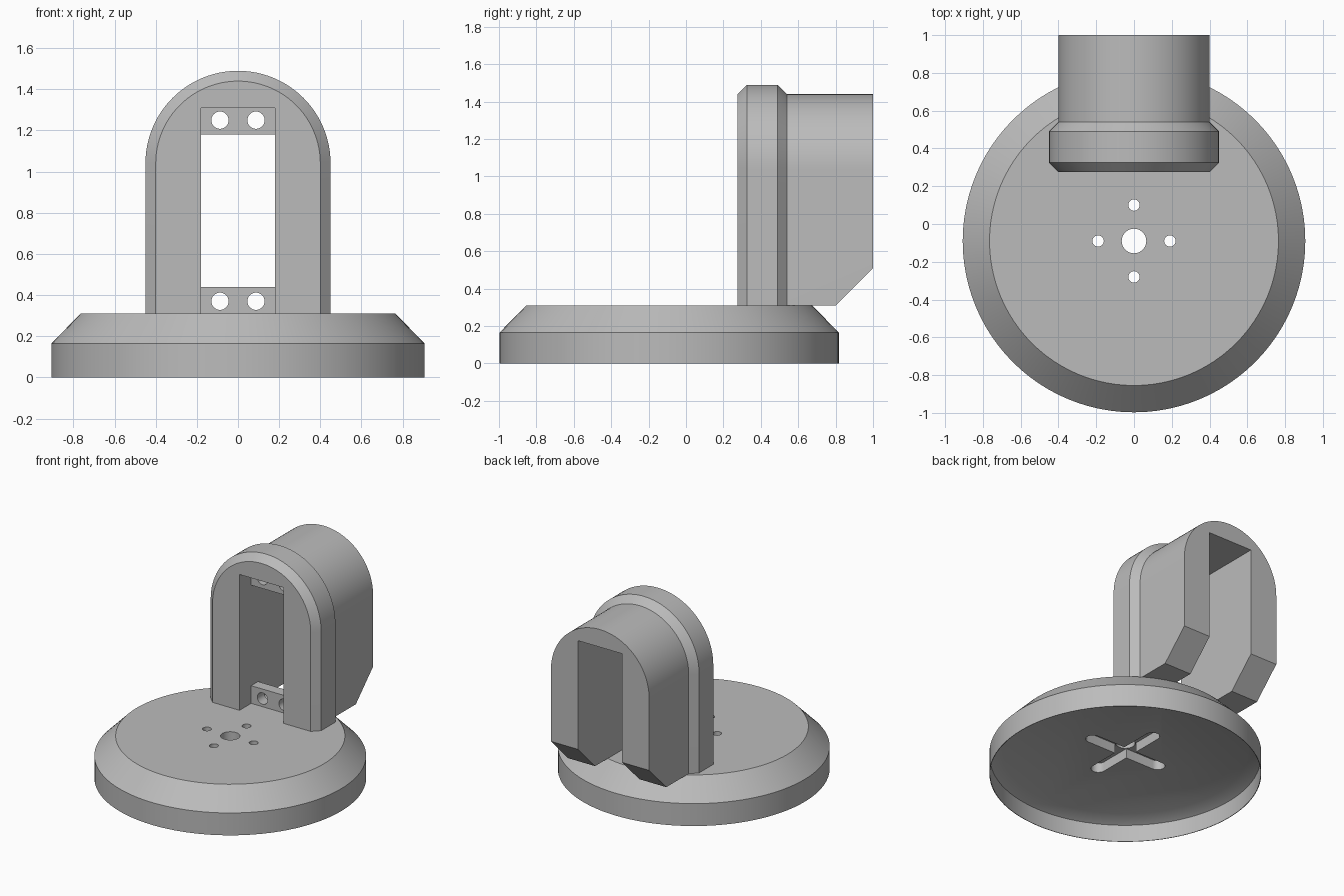
import bpy, bmesh, math
from mathutils import Matrix

if "Cube" in bpy.data.objects:
    bpy.data.objects.remove(bpy.data.objects["Cube"], do_unlink=True)

grey = bpy.data.materials.new("plain grey")
grey.use_nodes = True
grey.diffuse_color = (0.5, 0.5, 0.5, 1)
grey.node_tree.nodes["Principled BSDF"].inputs["Base Color"].default_value = (0.5, 0.5, 0.5, 1)

CY = -0.09     # centre of the round base
TOP = 0.31     # top of the base, foot of the bracket


def finish(name, bm):
    bmesh.ops.recalc_face_normals(bm, faces=bm.faces)
    mesh = bpy.data.meshes.new(name)
    bm.to_mesh(mesh)
    bm.free()
    mesh.materials.append(grey)
    ob = bpy.data.objects.new(name, mesh)
    bpy.context.collection.objects.link(ob)
    return ob


def loft(name, rings):
    """Skin a list of equal closed rings and cap both ends."""
    bm = bmesh.new()
    loops = [[bm.verts.new(p) for p in ring] for ring in rings]
    n = len(loops[0])
    for a, b in zip(loops, loops[1:]):
        for i in range(n):
            j = (i + 1) % n
            bm.faces.new((a[i], a[j], b[j], b[i]))
    bm.faces.new(loops[0])
    bm.faces.new(loops[-1])
    return finish(name, bm)


def lathe(name, profile, n=96):
    turns = [2 * math.pi * i / n for i in range(n)]
    return loft(name, [[(r * math.cos(t), CY + r * math.sin(t), z) for t in turns]
                       for r, z in profile])


def box(name, lo, hi):
    return loft(name, [[(lo[0], lo[1], z), (hi[0], lo[1], z), (hi[0], hi[1], z), (lo[0], hi[1], z)]
                       for z in (lo[2], hi[2])])


def rod(name, radius, depth, centre, along_y=False):
    bm = bmesh.new()
    turn = Matrix.Rotation(math.pi / 2, 4, "X") if along_y else Matrix()
    bmesh.ops.create_cone(bm, cap_ends=True, segments=32, radius1=radius, radius2=radius,
                          depth=depth, matrix=Matrix.Translation(centre) @ turn)
    return finish(name, bm)


def cut(target, cutters):
    for c in cutters:
        mod = target.modifiers.new("cut", "BOOLEAN")
        mod.operation = "DIFFERENCE"
        mod.solver = "EXACT"
        mod.object = c
    bpy.context.view_layer.update()
    result = bpy.data.meshes.new_from_object(target.evaluated_get(bpy.context.evaluated_depsgraph_get()))
    target.modifiers.clear()
    target.data = result
    for c in cutters:
        bpy.data.objects.remove(c, do_unlink=True)


def slot(name, angle, reach=0.28, half=0.05, low=0.1, high=0.235):
    """Round-ended bar through the base centre."""
    ring = []
    for side in (0, math.pi):
        for i in range(13):
            t = side - math.pi / 2 + math.pi * i / 12
            x = reach * math.cos(side) + half * math.cos(t)
            y = half * math.sin(t)
            ring.append((x * math.cos(angle) - y * math.sin(angle),
                         CY + x * math.sin(angle) + y * math.cos(angle)))
    return loft(name, [[(x, y, z) for x, y in ring] for z in (low, high)])


def arch(y, r):
    """Upright outline with a round top."""
    ring = [(r, y, TOP)]
    ring += [(r * math.cos(math.pi * i / 48), y, 1.04 + r * math.sin(math.pi * i / 48))
             for i in range(49)]
    return ring + [(-r, y, TOP)]


# Round base: chamfered lid, hollow below, cross slot and screw holes
base = lathe("round_base", [(0.907, 0), (0.907, 0.165), (0.765, TOP)])
hollow = lathe("hollow_cutter", [(0.903, -0.1), (0.903, 0.125), (0.817, 0.165)])
holes = [rod("centre_hole_cutter", 0.065, 1, (0, CY, 0.3))]
for k in range(4):
    a = k * math.pi / 2
    holes.append(rod("screw_hole_cutter", 0.03, 1,
                     (0.19 * math.cos(a), CY + 0.19 * math.sin(a), 0.3)))
cut(base, [hollow, slot("slot_cutter", 0), slot("slot_cutter", math.pi / 2)] + holes)

# Arched bracket with raised band, open channel and sloped heel
bracket = loft("arched_bracket", [arch(y, r) for y, r in
               ((0.275, 0.4), (0.325, 0.45), (0.49, 0.45), (0.54, 0.4), (1.0, 0.4))])
channel = box("channel_cutter", (-0.18, 0, 0.2), (0.18, 1.2, 1.31))
heel = loft("heel_cutter", [[(x, 0.7, 0.21), (x, 1.1, 0.61), (x, 1.1, 0.21)] for x in (-0.6, 0.6)])
cut(bracket, [channel, heel])

# Mounting tabs across the channel, each with two screw holes
tabs = []
for name, low, high, hole in (("lower_tab", TOP, 0.44, 0.37), ("upper_tab", 1.18, 1.31, 1.25)):
    tab = box(name, (-0.18, 0.41, low), (0.18, 0.49, high))
    cut(tab, [rod("tab_hole_cutter", 0.042, 1, (x, 0.45, hole), True) for x in (-0.0875, 0.0875)])
    tabs.append(tab)

# Smooth curves, crisp edges
bpy.ops.object.select_all(action="DESELECT")
for ob in [base, bracket] + tabs:
    ob.select_set(True)
    bpy.context.view_layer.objects.active = ob
bpy.ops.object.shade_smooth_by_angle(angle=math.radians(25))
